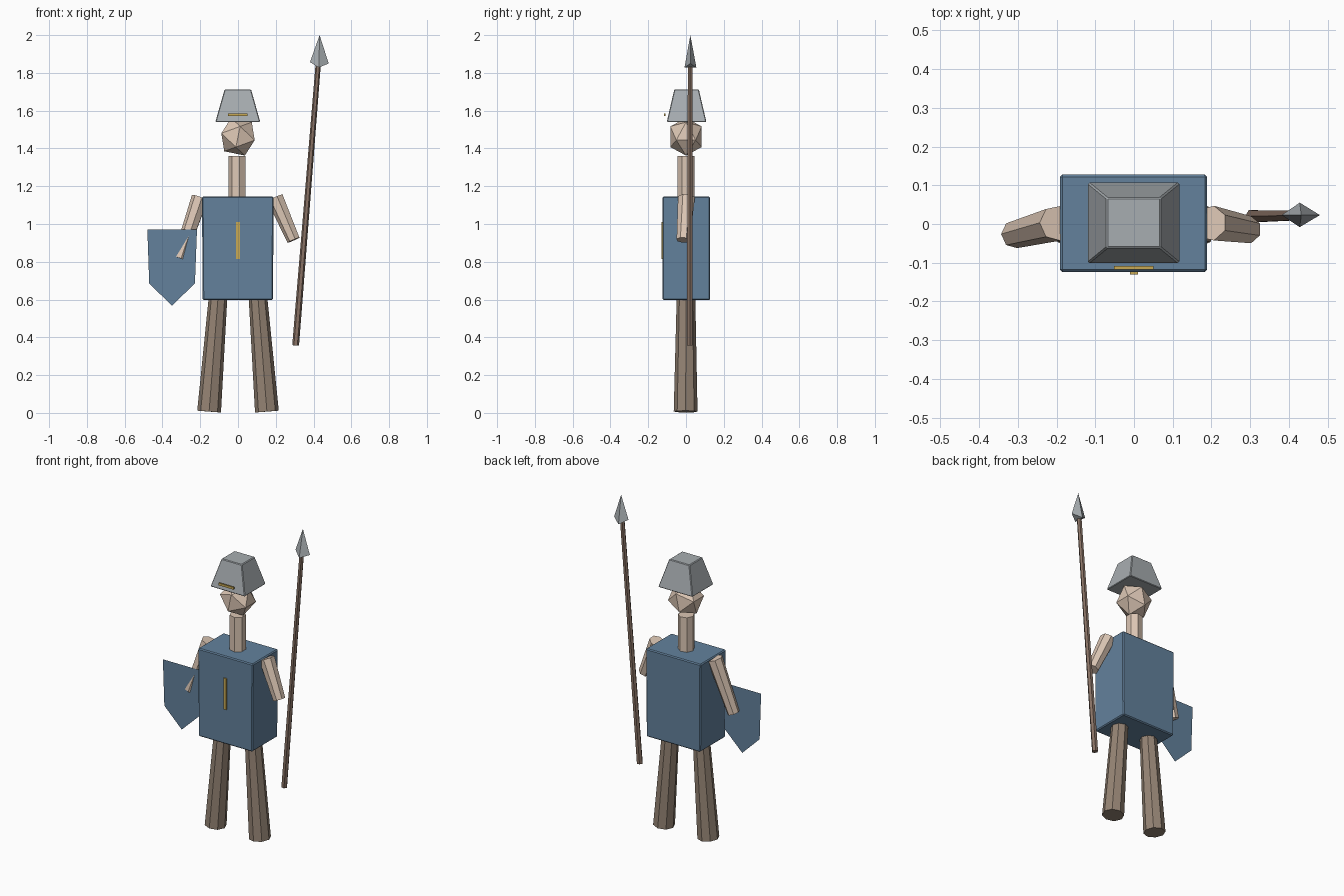
import bpy, bmesh, math
from mathutils import Vector, Matrix

if "Cube" in bpy.data.objects:
    bpy.data.objects.remove(bpy.data.objects["Cube"])


def material(name, rgb):
    m = bpy.data.materials.new(name)
    m.diffuse_color = (*rgb, 1)
    m.use_nodes = True
    m.node_tree.nodes["Principled BSDF"].inputs["Base Color"].default_value = m.diffuse_color
    return m


BLUE = material("blue_cloth", (0.125, 0.222, 0.335))
SKIN = material("skin", (0.72, 0.57, 0.46))
BROWN = material("brown_trousers", (0.30, 0.23, 0.175))
WOOD = material("dark_wood", (0.25, 0.17, 0.13))
STEEL = material("steel", (0.39, 0.42, 0.44))
GOLD = material("gold", (0.58, 0.40, 0.09))


def finish(name, bm, mat, closed=True):
    if closed:
        bmesh.ops.recalc_face_normals(bm, faces=bm.faces)
    mesh = bpy.data.meshes.new(name)
    bm.to_mesh(mesh)
    bm.free()
    mesh.materials.append(mat)
    ob = bpy.data.objects.new(name, mesh)
    bpy.context.collection.objects.link(ob)
    return ob


def bevel(ob, width):
    mod = ob.modifiers.new("edge", 'BEVEL')
    mod.width, mod.segments = width, 1


def rod(name, a, b, ra, rb, sides, mat):
    """Tapered faceted rod from point a to point b."""
    a, b = Vector(a), Vector(b)
    d = (b - a).normalized()
    u = (Vector((1, 0, 0)) - d * d.x).normalized()
    v = d.cross(u)
    bm = bmesh.new()
    rings = []
    for c, r in ((a, ra), (b, rb)):
        angles = [math.pi + 2 * math.pi * i / sides for i in range(sides)]
        rings.append([bm.verts.new(c + r * (u * math.cos(t) + v * math.sin(t))) for t in angles])
    for i in range(sides):
        j = (i + 1) % sides
        bm.faces.new((rings[0][i], rings[0][j], rings[1][j], rings[1][i]))
    for ring in rings:
        bm.faces.new(ring)
    return finish(name, bm, mat)


def block(name, x, y, z, mat, top=(1, 1)):
    """Box between the given limits, with its top scaled about its centre."""
    bm = bmesh.new()
    bmesh.ops.create_cube(bm, size=1)
    for vert in bm.verts:
        s = top if vert.co.z > 0 else (1, 1)
        vert.co = Vector((sum(x) / 2 + vert.co.x * s[0] * (x[1] - x[0]),
                          sum(y) / 2 + vert.co.y * s[1] * (y[1] - y[0]),
                          sum(z) / 2 + vert.co.z * (z[1] - z[0])))
    return finish(name, bm, mat)


# Tunic with its gold stripe
bevel(block("tunic", (-0.187, 0.185), (-0.124, 0.128), (0.597, 1.145), BLUE, (1.02, 1)), 0.006)
block("tunic_stripe", (-0.01, 0.01), (-0.131, -0.122), (0.815, 1.01), GOLD)

# Legs
for side, label in ((-1, "left"), (1, "right")):
    rod(label + "_leg", (side * 0.153, -0.002, 0.007), (side * 0.105, 0, 0.62),
        0.063, 0.049, 8, BROWN)

# Arms, one reaching through the shield
rod("right_arm", (0.197, 0.002, 1.14), (0.295, -0.015, 0.915), 0.046, 0.036, 7, SKIN)
rod("left_arm", (-0.2, 0.002, 1.14), (-0.309, -0.027, 0.818), 0.046, 0.036, 7, SKIN)

# Neck and faceted head
rod("neck", (-0.002, 0, 1.13), (-0.002, 0, 1.36), 0.047, 0.047, 7, SKIN)
bm = bmesh.new()
bmesh.ops.create_icosphere(bm, subdivisions=1, radius=0.106)
bmesh.ops.transform(bm, verts=bm.verts, matrix=Matrix.Translation((0, 0, 1.462))
                    @ Matrix.Diagonal((1, 0.92, 1, 1)) @ Matrix.Rotation(-0.35, 4, 'Y'))
finish("head", bm, SKIN)

# Helmet with its gold band
bevel(block("helmet", (-0.12, 0.118), (-0.102, 0.108), (1.54, 1.712), STEEL, (0.59, 0.62)), 0.004)
block("helmet_band", (-0.052, 0.05), (-0.117, -0.108), (1.572, 1.586), GOLD)

# Shield: a single flat sheet
bm = bmesh.new()
outline = [(-0.48, 0.972), (-0.47, 0.685), (-0.35, 0.568), (-0.228, 0.685), (-0.217, 0.972)]
bm.faces.new([bm.verts.new((x, -0.055, z)) for x, z in outline])
finish("shield", bm, BLUE, closed=False)

# Spear shaft
rod("spear_shaft", (0.305, 0.02, 0.357), (0.425, 0.022, 1.85), 0.018, 0.014, 6, WOOD)

# Spear head with a keeled underside
bm = bmesh.new()
tip = bm.verts.new((0.432, 0.023, 2.0))
west, east = bm.verts.new((0.381, 0.023, 1.857)), bm.verts.new((0.48, 0.023, 1.85))
front, back = bm.verts.new((0.428, -0.008, 1.828)), bm.verts.new((0.428, 0.055, 1.828))
for p, q in ((west, front), (front, east), (east, back), (back, west)):
    bm.faces.new((tip, p, q))
bm.faces.new((front, back, west))
bm.faces.new((front, east, back))
finish("spear_head", bm, STEEL)
